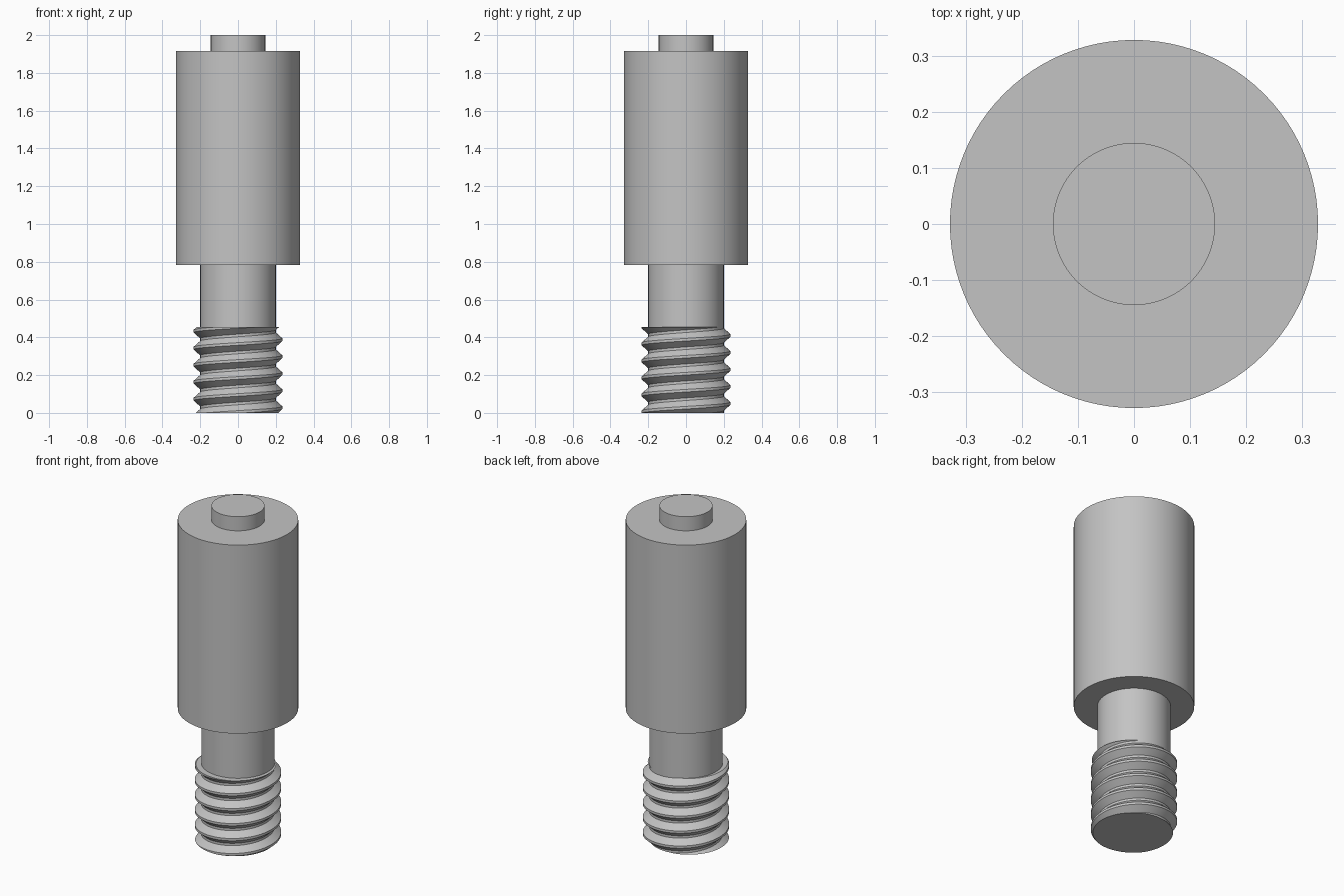
import bpy
import bmesh
from math import cos, sin, pi, radians
from mathutils import Vector

cube = bpy.data.objects.get("Cube")
if cube:
    bpy.data.objects.remove(cube, do_unlink=True)

steel = bpy.data.materials.new("steel_grey")
steel.use_nodes = True
colour = (0.55, 0.55, 0.55, 1)
steel.diffuse_color = colour
steel.node_tree.nodes["Principled BSDF"].inputs["Base Color"].default_value = colour

SEGMENTS = 96
SHANK_RADIUS, CREST_RADIUS = 0.2, 0.235
THREAD_TOP, SHANK_TOP, BODY_TOP, TIP_TOP = 0.455, 0.783, 1.915, 2.0
PITCH = 0.09
FLAT = 0.007          # half width of the crest and root flats
CREST_START = 0.0275  # height of the first crest on the +x side


def finish(name, bm):
    """Turn a bmesh into a named object with sharp rims and smooth sides."""
    bmesh.ops.recalc_face_normals(bm, faces=bm.faces)
    mesh = bpy.data.meshes.new(name)
    bm.to_mesh(mesh)
    bm.free()
    mesh.materials.append(steel)
    obj = bpy.data.objects.new(name, mesh)
    bpy.context.collection.objects.link(obj)
    bpy.ops.object.select_all(action="DESELECT")
    obj.select_set(True)
    bpy.context.view_layer.objects.active = obj
    bpy.ops.object.shade_smooth_by_angle(angle=radians(25))


def cylinder(name, radius, bottom, top):
    bm = bmesh.new()
    bmesh.ops.create_cone(bm, cap_ends=True, segments=SEGMENTS,
                          radius1=radius, radius2=radius, depth=top - bottom)
    bmesh.ops.translate(bm, verts=bm.verts, vec=(0, 0, (bottom + top) / 2))
    finish(name, bm)


def thread(name):
    """Sweep one tooth along a right-handed helix, then trim both ends flat."""
    bm = bmesh.new()
    half = PITCH / 2
    tooth = [(SHANK_RADIUS, -half + FLAT), (CREST_RADIUS, -FLAT),
             (CREST_RADIUS, FLAT), (SHANK_RADIUS, half - FLAT)]
    turns = int(THREAD_TOP / PITCH) + 5
    rows = []
    for i in range(turns * SEGMENTS + 1):
        a = 2 * pi * i / SEGMENTS
        rise = CREST_START + PITCH * (i / SEGMENTS - 2)
        rows.append([bm.verts.new((r * cos(a), r * sin(a), rise + dz))
                     for r, dz in tooth])
    # The upper edge of each turn joins the lower edge of the next turn
    for i in range((turns - 1) * SEGMENTS):
        here = rows[i] + [rows[i + SEGMENTS][0]]
        there = rows[i + 1] + [rows[min(i + 1 + SEGMENTS, len(rows) - 1)][0]]
        for j in range(4):
            bm.faces.new((here[j], there[j], there[j + 1], here[j + 1]))
    # Flat ends
    for z, direction in ((0, -1), (THREAD_TOP, 1)):
        cut = bmesh.ops.bisect_plane(
            bm, geom=bm.verts[:] + bm.edges[:] + bm.faces[:], dist=1e-6,
            plane_co=Vector((0, 0, z)), plane_no=Vector((0, 0, direction)),
            clear_outer=True)
        rim = [e for e in cut["geom_cut"] if isinstance(e, bmesh.types.BMEdge)]
        bmesh.ops.edgenet_fill(bm, edges=rim)
    loose = [v for v in bm.verts if not v.link_faces]
    bmesh.ops.delete(bm, geom=loose, context="VERTS")
    finish(name, bm)


thread("threaded_end")
cylinder("shank", SHANK_RADIUS, THREAD_TOP, SHANK_TOP)
cylinder("main_body", 0.328, SHANK_TOP, BODY_TOP)
cylinder("tip_boss", 0.1445, BODY_TOP, TIP_TOP)
